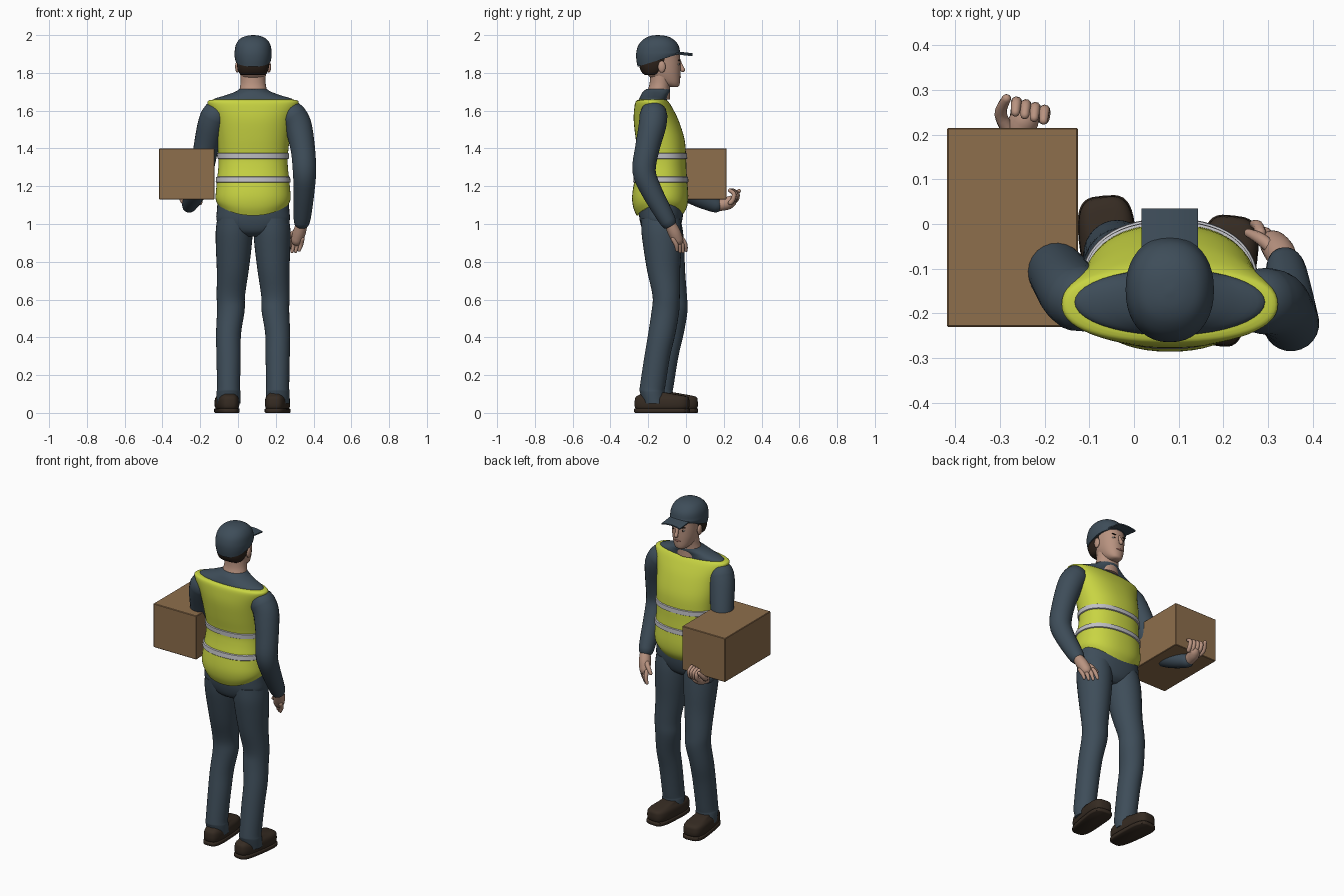
import bpy, bmesh, math
from mathutils import Vector, Matrix

if "Cube" in bpy.data.objects:
    bpy.data.objects.remove(bpy.data.objects["Cube"])

def mat(name, r, g, b):
    m = bpy.data.materials.new(name)
    m.diffuse_color = (r, g, b, 1)
    m.use_nodes = True
    m.node_tree.nodes["Principled BSDF"].inputs["Base Color"].default_value = m.diffuse_color
    return m

NAVY = mat("navy cloth", .048, .074, .1)
LIME = mat("hi vis lime", .58, .66, .055)
GREY = mat("reflective grey", .52, .52, .55)
SKIN = mat("skin", .48, .29, .215)
HAIR = mat("dark hair", .025, .015, .01)
SHOE = mat("shoe brown", .036, .024, .016)
CARD = mat("cardboard", .27, .156, .072)
WHITE = mat("eye white", .6, .58, .55)
LIP = mat("lip", .3, .13, .1)
CX = .08  # body centre line

def finish(name, bm, m, smooth=True):
    bmesh.ops.recalc_face_normals(bm, faces=bm.faces)
    me = bpy.data.meshes.new(name)
    bm.to_mesh(me)
    bm.free()
    me.materials.append(m)
    ob = bpy.data.objects.new(name, me)
    bpy.context.collection.objects.link(ob)
    if smooth:
        bpy.ops.object.select_all(action='DESELECT')
        ob.select_set(True)
        bpy.context.view_layer.objects.active = ob
        bpy.ops.object.shade_smooth_by_angle(angle=math.radians(50))
    return ob

def spline(pts, steps):
    """Catmull-Rom through tuples of any length."""
    out = []
    for i in range(len(pts) - 1):
        p0, p1, p2, p3 = (pts[max(i - 1, 0)], pts[i], pts[i + 1], pts[min(i + 2, len(pts) - 1)])
        for s in range(steps):
            t = s / steps
            out.append([.5 * (2 * b + (c - a) * t + (2 * a - 5 * b + 4 * c - d) * t * t
                              + (3 * b - a - 3 * c + d) * t ** 3)
                        for a, b, c, d in zip(p0, p1, p2, p3)])
    out.append(list(pts[-1]))
    return out

def skin_rings(name, rings, m):
    bm = bmesh.new()
    vs = [[bm.verts.new(p) for p in r] for r in rings]
    n = len(vs[0])
    for a, b in zip(vs, vs[1:]):
        for i in range(n):
            bm.faces.new((a[i], a[(i + 1) % n], b[(i + 1) % n], b[i]))
    bm.faces.new(vs[0])
    bm.faces.new(vs[-1])
    return finish(name, bm, m)

def loft(name, secs, m, n=40, p=2, steps=4, shape=None):
    """Horizontal rings: (x, z, y_back, y_front, half_width)."""
    rings = []
    for x, z, y0, y1, rx in spline(secs, steps):
        ring = []
        for i in range(n):
            a = 2 * math.pi * i / n
            c, s = math.cos(a), math.sin(a)
            v = Vector((x + max(rx, .001) * math.copysign(abs(c) ** (2 / p), c),
                        (y0 + y1) / 2 + (y1 - y0) / 2 * math.copysign(abs(s) ** (2 / p), s), z))
            ring.append(shape(v, c) if shape else v)
        rings.append(ring)
    return skin_rings(name, rings, m)

def tube(name, pts, m, n=20, steps=4):
    """Round limb through (x, y, z, radius) with domed ends."""
    q = spline(pts, steps)
    pos = [Vector(k[:3]) for k in q]
    tan = [(pos[min(i + 1, len(q) - 1)] - pos[max(i - 1, 0)]).normalized() for i in range(len(q))]
    st = [(pos[i], tan[i], q[i][3]) for i in range(len(q))]
    angs = [math.radians(k) for k in (85, 60, 30)]
    head = [(pos[0] - tan[0] * q[0][3] * math.sin(a), tan[0], q[0][3] * math.cos(a)) for a in angs]
    tail = [(pos[-1] + tan[-1] * q[-1][3] * math.sin(a), tan[-1], q[-1][3] * math.cos(a)) for a in reversed(angs)]
    rings, u = [], tan[0].orthogonal().normalized()
    for c, t, r in head + st + tail:
        u = (u - t * u.dot(t)).normalized()
        w = t.cross(u)
        rings.append([c + (u * math.cos(2 * math.pi * i / n) + w * math.sin(2 * math.pi * i / n)) * r
                      for i in range(n)])
    return skin_rings(name, rings, m)

def blob(name, loc, size, m, rot=0):
    bm = bmesh.new()
    bmesh.ops.create_uvsphere(bm, u_segments=20, v_segments=12, radius=1)
    bm.transform(Matrix.Translation(loc) @ Matrix.Rotation(rot, 4, 'Y') @ Matrix.Diagonal((*size, 1)))
    return finish(name, bm, m)

def box(name, lo, hi, m, bevel=0.0):
    bm = bmesh.new()
    bmesh.ops.create_cube(bm, size=1)
    lo, hi = Vector(lo), Vector(hi)
    bm.transform(Matrix.Translation((lo + hi) / 2) @ Matrix.Diagonal((*(hi - lo), 1)))
    if bevel:
        bmesh.ops.bevel(bm, geom=bm.edges[:], offset=bevel, segments=1, affect='EDGES')
    return finish(name, bm, m, False)

# Vest with a hem arched over the hips
vest = [(CX, 1.045, -.262, -.02, .185), (CX, 1.09, -.28, .005, .197), (CX, 1.15, -.285, .012, .198),
        (CX, 1.235, -.272, .006, .191), (CX, 1.30, -.258, .002, .184), (CX, 1.36, -.252, .0, .184),
        (CX, 1.45, -.266, -.008, .193), (CX, 1.55, -.277, -.04, .208), (CX, 1.62, -.273, -.075, .236),
        (CX, 1.65, -.265, -.095, .240), (CX, 1.658, -.25, -.105, .215)]

def hem(v, c):
    v.z += .055 * c * c * max(0, 1 - (v.z - 1.045) / .13)
    return v
loft("safety_vest", vest, LIME, 56, 2.25, 4, hem)

# Reflective bands following the vest
dense = spline(vest, 8)
for label, zc in (("lower_band", 1.235), ("upper_band", 1.36)):
    band = []
    for dz, g in ((-.016, .001), (-.013, .006), (.013, .006), (.016, .001)):
        s = min(dense, key=lambda k: abs(k[1] - zc - dz))
        band.append((CX, zc + dz, s[2] - g, s[3] + g, s[4] + g))
    loft(label, band, GREY, 56, 2.25, 1)

# Shirt yoke and collar
loft("shirt_yoke", [(CX, 1.645, -.25, -.10, .215), (CX, 1.662, -.248, -.10, .208), (CX, 1.68, -.24, -.095, .15),
                    (CX, 1.70, -.228, -.085, .095), (CX, 1.715, -.21, -.085, .072)], NAVY)

# Trousers
loft("trouser_seat", [(CX, .935, -.19, -.07, .06), (CX, .96, -.225, -.04, .13), (CX, 1.01, -.243, -.022, .19),
                      (CX, 1.07, -.25, -.015, .192), (CX, 1.14, -.25, -.02, .185)], NAVY, p=2.3)
for side, s, dy in (("left", 1, -.022), ("right", -1, .022)):
    secs = [(.065, .05, -.205, -.085, .062), (.069, .11, -.222, -.092, .063), (.073, .14, -.222, -.088, .061),
            (.082, .30, -.198, -.062, .064), (.084, .42, -.178, -.034, .066), (.110, .54, -.160, -.014, .073),
            (.113, .62, -.158, -.014, .075), (.113, .75, -.192, -.018, .084), (.103, .87, -.217, -.017, .094),
            (.1, .96, -.232, -.02, .098), (.097, 1.03, -.235, -.03, .093)]
    secs = [(CX + s * (.13 if k[0] < .1 and k[1] < .5 else k[0]), k[1], k[2] + dy * min(1, (1.05 - k[1]) / .5),
             k[3] + dy * min(1, (1.05 - k[1]) / .5), k[4]) for k in secs]
    secs = [((CX + s * .118) if .5 < k[1] < .7 else (CX + s * .108) if .7 < k[1] < .8 else k[0], *k[1:]) for k in secs]
    loft(side + "_trouser_leg", secs, NAVY, 32)

    # Shoe: sole, welt groove, upper
    fx, fy, rot = (.206, -.127, -.11) if s > 0 else (-.055, -.083, .09)

    def place(v, c, fx=fx, fy=fy, rot=rot):
        v.x *= 1 + .12 * v.y / .15
        return Matrix.Rotation(rot, 3, 'Z') @ v + Vector((fx, fy, 0))
    loft(side + "_shoe_sole", [(0, 0, -.143, .143, .058), (0, .004, -.147, .147, .062),
                               (0, .02, -.147, .147, .062), (0, .024, -.143, .143, .058)], SHOE, 40, 3.6, 1, place)
    loft(side + "_shoe_upper", [(0, .022, -.138, .138, .054), (0, .035, -.145, .145, .06),
                                (0, .07, -.144, .144, .06), (0, .086, -.138, .135, .053),
                                (0, .096, -.12, .09, .045), (0, .108, -.105, .02, .04)], SHOE, 40, 3.4, 2, place)

# Arms: hanging left, bent right
tube("left_sleeve", [(.288, -.172, 1.575, .074), (.318, -.178, 1.52, .073), (.343, -.205, 1.40, .065),
                     (.352, -.222, 1.28, .062), (.35, -.185, 1.18, .056), (.342, -.12, 1.06, .048),
                     (.338, -.095, 1.015, .043)], NAVY, 24)
tube("right_sleeve", [(-.122, -.168, 1.575, .074), (-.142, -.15, 1.52, .073), (-.17, -.11, 1.40, .066),
                      (-.197, -.07, 1.25, .06), (-.215, -.01, 1.185, .056), (-.24, .08, 1.135, .05),
                      (-.257, .155, 1.1, .04)], NAVY, 24)

# Left hand, relaxed
tube("left_palm", [(.338, -.085, 1.0, .03), (.325, -.062, .955, .034), (.312, -.045, .915, .031)], SKIN)
for i in range(4):
    x, y = .34 - .019 * i, -.068 + .016 * i
    tip = .862 - .008 * math.sin(i)
    tube("left_finger_%d" % i, [(x, y, .92, .0125), (x - .006, y + .016, .89, .012),
                                (x - .016, y + .02, tip, .009)], SKIN, 10)
tube("left_thumb", [(.32, -.065, .965, .016), (.285, -.035, .945, .014), (.256, -.02, .915, .01)], SKIN, 10)

# Right hand, curled up under the load
tube("right_palm", [(-.258, .175, 1.098, .03), (-.252, .215, 1.108, .034), (-.243, .235, 1.118, .032)], SKIN)
for i in range(4):
    x = -.265 + .021 * i
    d = -.006 * i
    tube("right_finger_%d" % i, [(x, .235, 1.112, .013), (x + .003, .266 + d, 1.128, .0125),
                                 (x + .002, .272 + d, 1.16, .012), (x, .25 + d, 1.178, .01)], SKIN, 10)
tube("right_thumb", [(-.275, .2, 1.11, .016), (-.298, .245, 1.135, .014), (-.285, .28, 1.175, .0105)], SKIN, 10)

# Carried carton
box("carton", (-.418, -.23, 1.13), (-.125, .215, 1.4), CARD, .003)

# Neck and head
loft("neck", [(CX, 1.66, -.225, -.085, .078), (CX, 1.71, -.203, -.085, .072), (CX, 1.75, -.192, -.08, .066),
              (CX, 1.82, -.19, -.07, .066)], SKIN, 28)
loft("head", [(CX, 1.724, -.085, -.048, .02), (CX, 1.731, -.11, -.037, .035), (CX, 1.75, -.155, -.032, .052),
              (CX, 1.785, -.2, -.03, .067), (CX, 1.82, -.225, -.029, .075), (CX, 1.87, -.24, -.03, .08),
              (CX, 1.92, -.24, -.04, .082), (CX, 1.96, -.21, -.08, .05)], SKIN, 36, 2.2)
tube("nose", [(CX, -.034, 1.86, .008), (CX, -.024, 1.835, .0095), (CX, -.017, 1.816, .0125)], SKIN, 12)
blob("mouth", (CX, -.032, 1.778), (.022, .005, .006), LIP)

# Hair wraps the back and temples
loft("hair", [(CX, 1.788, -.215, -.15, .06), (CX, 1.80, -.232, -.125, .074), (CX, 1.83, -.246, -.095, .084),
              (CX, 1.87, -.25, -.07, .087), (CX, 1.91, -.25, -.06, .087)], HAIR, 36, 2.4)
for s in (-1, 1):
    side = "left" if s > 0 else "right"
    blob(side + "_ear", (CX + s * .084, -.128, 1.832), (.011, .02, .031), SKIN)
    blob(side + "_eye", (CX + s * .031, -.041, 1.846), (.013, .006, .006), WHITE)
    blob(side + "_pupil", (CX + s * .031, -.036, 1.846), (.0055, .003, .0055), HAIR)
    blob(side + "_eyebrow", (CX + s * .032, -.037, 1.866), (.019, .005, .004), HAIR, s * -.1)

# Cap with a rim rising towards the brim
def rim(v, c):
    if v.z < 1.91:
        low = 1.832 + .07 * (v.y + .26) / .23
        v.z = 1.91 - (1.91 - v.z) * (1.91 - low) / .08
    return v
loft("cap_crown", [(CX, 1.83, -.256, -.034, .094), (CX, 1.87, -.263, -.03, .098), (CX, 1.91, -.263, -.031, .098),
                   (CX, 1.95, -.25, -.042, .091), (CX, 1.98, -.222, -.07, .07), (CX, 1.995, -.19, -.105, .038),
                   (CX, 2.0, -.155, -.145, .005)], NAVY, 40, 2.2, 4, rim)
bm = bmesh.new()
bmesh.ops.create_grid(bm, x_segments=12, y_segments=6, size=.5)
for v in bm.verts:
    u, w = v.co.x * 2, v.co.y + .5
    v.co = (CX + u * .063, -.07 + .105 * w, 1.916 - .012 * w - .009 * u * u)
ext = bmesh.ops.extrude_face_region(bm, geom=bm.faces[:])
for v in ext["geom"]:
    if isinstance(v, bmesh.types.BMVert):
        v.co.z -= .007
finish("cap_brim", bm, NAVY)
